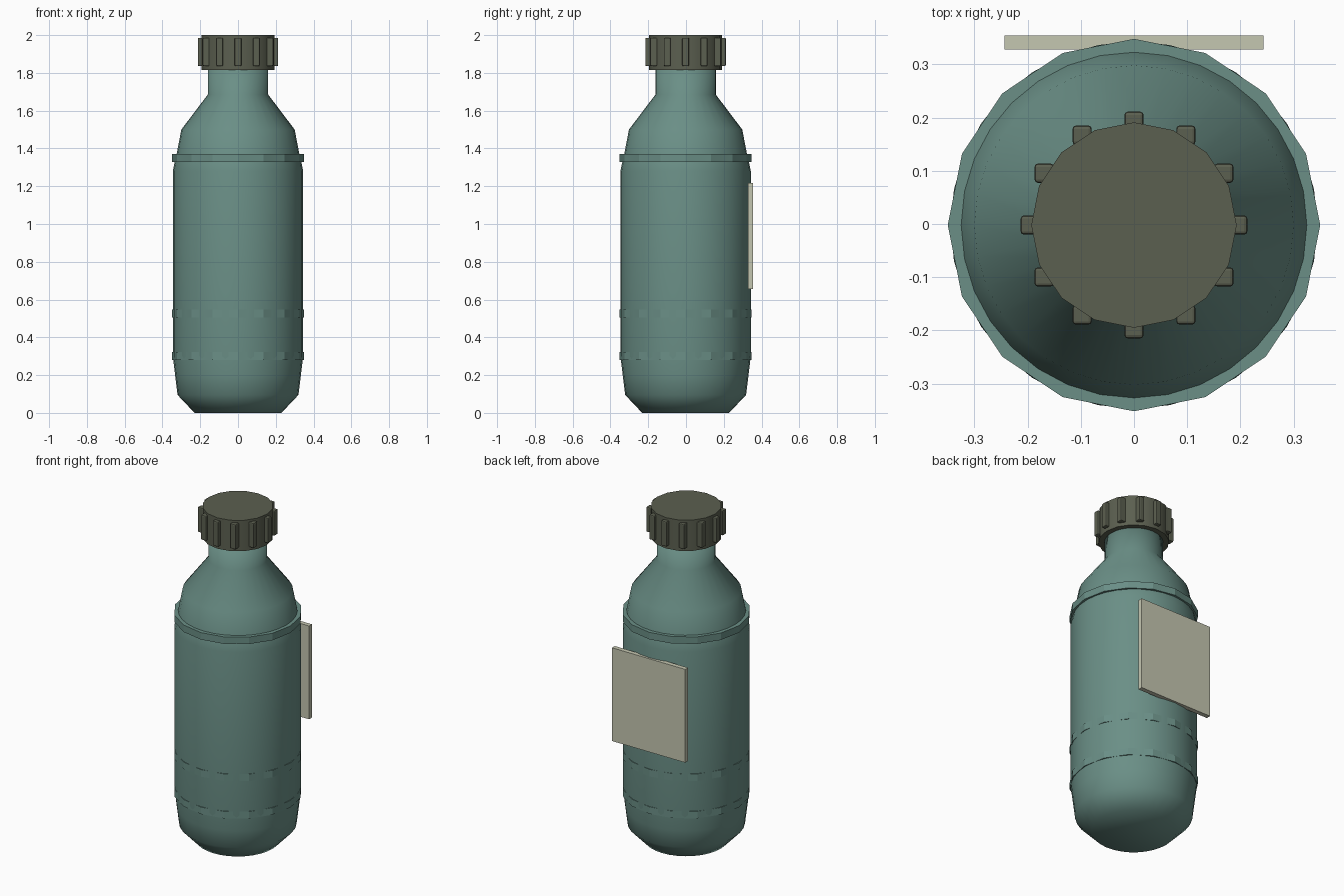
import bpy, bmesh, math

cube = bpy.data.objects.get("Cube")
if cube:
    bpy.data.objects.remove(cube, do_unlink=True)

CY = -0.002  # axis of the bottle in y


def material(name, rgb):
    m = bpy.data.materials.new(name)
    m.use_nodes = True
    m.diffuse_color = (*rgb, 1)
    m.node_tree.nodes["Principled BSDF"].inputs["Base Color"].default_value = (*rgb, 1)
    return m


teal = material("dusty teal", (0.145, 0.275, 0.24))
olive = material("dark olive", (0.105, 0.115, 0.08))
cream = material("pale cream", (0.56, 0.57, 0.44))


def lathe(name, profile, sides, mat, smooth=False):
    """Closed solid of revolution from (radius, height) pairs, bottom to top."""
    bm = bmesh.new()
    rings = []
    for r, z in profile:
        angles = [2 * math.pi * i / sides for i in range(sides)]
        rings.append([bm.verts.new((r * math.cos(a), r * math.sin(a), z)) for a in angles])
    for low, high in zip(rings, rings[1:]):
        for i in range(sides):
            j = (i + 1) % sides
            bm.faces.new((low[i], low[j], high[j], high[i]))
    bm.faces.new(rings[0][::-1])
    bm.faces.new(rings[-1])
    for f in bm.faces:
        f.smooth = smooth
    mesh = bpy.data.meshes.new(name)
    bm.to_mesh(mesh)
    bm.free()
    mesh.materials.append(mat)
    obj = bpy.data.objects.new(name, mesh)
    obj.location.y = CY
    bpy.context.collection.objects.link(obj)
    return obj


def box(name, size, center, mat, bevel=0):
    bm = bmesh.new()
    bmesh.ops.create_cube(bm, size=1)
    bmesh.ops.scale(bm, vec=size, verts=bm.verts)
    if bevel:
        bmesh.ops.bevel(bm, geom=bm.edges[:], offset=bevel, segments=2,
                        profile=0.5, affect='EDGES')
    mesh = bpy.data.meshes.new(name)
    bm.to_mesh(mesh)
    bm.free()
    mesh.materials.append(mat)
    obj = bpy.data.objects.new(name, mesh)
    obj.location = center
    bpy.context.collection.objects.link(obj)
    return obj


# Bottle body: rounded foot, straight wall, shoulder and neck
lathe("bottle_body", [(0.23, 0), (0.32, 0.095), (0.333, 0.2), (0.345, 0.3), (0.345, 1.28),
                      (0.337, 1.32), (0.325, 1.37), (0.30, 1.5), (0.16, 1.685),
                      (0.16, 1.83)], 32, teal, smooth=True)

# Raised bands around the body
for name, z in (("lower_band", 0.302), ("middle_band", 0.527), ("shoulder_band", 1.35)):
    lathe(name, [(0.35, z - 0.021), (0.35, z + 0.021)], 16, teal)

# Screw cap with grip ribs, all ribs square to the axes
cap = lathe("cap", [(0.193, 1.815), (0.193, 2.0)], 16, olive)
bpy.ops.object.select_all(action='DESELECT')
cap.select_set(True)
bpy.context.view_layer.objects.active = cap
bpy.ops.object.shade_smooth_by_angle(angle=math.radians(30))
for i in range(12):
    a = i * math.pi / 6
    box(f"cap_rib_{i + 1}", (0.036, 0.036, 0.15),
        (0.195 * math.cos(a), CY + 0.195 * math.sin(a), 1.911), olive, bevel=0.006)

# Label plate on the back
box("label", (0.486, 0.027, 0.56), (0, 0.341, 0.936), cream)
